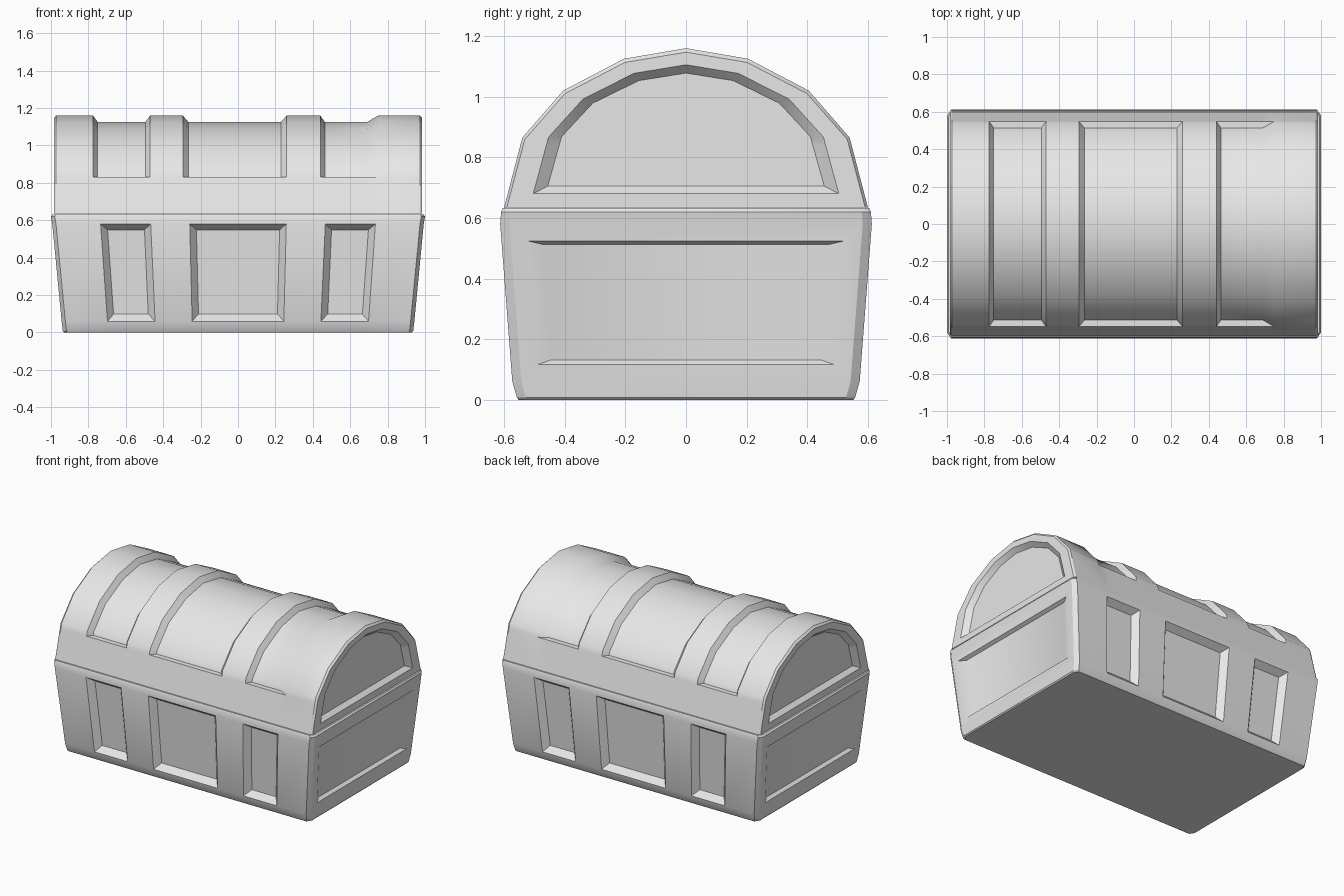
import bpy, bmesh, math

if "Cube" in bpy.data.objects:
    bpy.data.objects.remove(bpy.data.objects["Cube"], do_unlink=True)

grey = bpy.data.materials.new("plain_grey")
grey.use_nodes = True
grey.diffuse_color = (0.8, 0.8, 0.8, 1)
grey.node_tree.nodes["Principled BSDF"].inputs["Base Color"].default_value = (0.8, 0.8, 0.8, 1)


def loft(rings):
    """Skin closed rings of equal length and cap both ends."""
    bm = bmesh.new()
    rows = [[bm.verts.new(p) for p in ring] for ring in rings]
    count = len(rows[0])
    for a, b in zip(rows, rows[1:]):
        for i in range(count):
            j = (i + 1) % count
            bm.faces.new((a[i], a[j], b[j], b[i]))
    bm.faces.new(rows[0])
    bm.faces.new(rows[-1])
    bmesh.ops.remove_doubles(bm, verts=bm.verts, dist=0.0005)
    bmesh.ops.recalc_face_normals(bm, faces=bm.faces)
    return bm


def finish(bm, name, angle):
    mesh = bpy.data.meshes.new(name)
    bm.normal_update()
    bm.to_mesh(mesh)
    bm.free()
    mesh.materials.append(grey)
    obj = bpy.data.objects.new(name, mesh)
    bpy.context.collection.objects.link(obj)
    bpy.ops.object.select_all(action="DESELECT")
    obj.select_set(True)
    bpy.context.view_layer.objects.active = obj
    bpy.ops.object.shade_smooth_by_angle(angle=math.radians(angle))
    return obj


# Chest body: tapered box with chamfered corners, split into panel columns
def body_ring(z, w, d):
    columns = [f * w for f in (-0.74, -0.47, -0.26, 0.26, 0.47, 0.74)]
    front = [-w + 0.02] + columns + [w - 0.02]
    ends = d - 0.03
    return ([(x, -d, z) for x in front] + [(w, -ends, z), (w, ends, z)]
            + [(x, d, z) for x in reversed(front)] + [(-w, ends, z), (-w, -ends, z)])


levels = [(0, 0.93, 0.552), (0.008, 0.937, 0.558), (0.06, 0.943, 0.573),
          (0.58, 0.993, 0.613), (0.62, 1.0, 0.61), (0.632, 0.992, 0.605)]
body = loft([body_ring(*level) for level in levels])

# Sunken panels on the front and back
middle = [f for f in body.faces if 0.2 < f.calc_center_median().z < 0.5]
panels = [f for f in middle if abs(f.normal.y) > 0.9
          and any(lo < abs(f.calc_center_median().x) < hi for lo, hi in ((-1, 0.1), (0.5, 0.7)))]
bmesh.ops.inset_individual(body, faces=panels, thickness=0.035, depth=-0.042, use_even_offset=True)

# Shallow panels on the two ends
ends = [f for f in middle if abs(f.normal.x) > 0.9]
bmesh.ops.inset_individual(body, faces=ends, thickness=0.056, use_even_offset=True)
bmesh.ops.inset_individual(body, faces=ends, thickness=0.014, depth=-0.022, use_even_offset=True)
for face in ends:
    for vert in face.verts:
        vert.co.y *= 0.93
finish(body, "chest_body", 30)

# Lid: arched profile carried along x, sunk between the raised bands
half = [(0.6, 0.635), (0.549, 0.83), (0.549, 0.83), (0.54, 0.865), (0.405, 1.02), (0.205, 1.125)]
sunk = [(0.6, 0.635), (0.549, 0.83), (0.514, 0.83), (0.505, 0.853), (0.38, 0.993), (0.19, 1.09)]


def arch(points, top):
    return points + [(0, top)] + [(-y, z) for y, z in reversed(points)]


raised, hollow = arch(half, 1.16), arch(sunk, 1.125)


def lid_ring(x, profile, width=1, bottom=0.635, height=1):
    return [(x, y * width, bottom + (z - 0.635) * height) for y, z in profile]


# End frame: rounded rim, then a step into a recessed arch
def lid_end(side):
    steps = [(0.955, 0.76, 0.705, 0.71), (0.985, 0.84, 0.68, 0.81),
             (0.985, 0.985, 0.635, 0.975), (0.972, 1, 0.635, 1)]
    return [lid_ring(side * x, raised, w, b, h) for x, w, b, h in steps]


bands = [(-0.775, raised), (-0.75, hollow), (-0.495, hollow), (-0.47, raised),
         (-0.295, raised), (-0.265, hollow), (0.23, hollow), (0.26, raised),
         (0.44, raised), (0.465, hollow), (0.69, hollow), (0.75, raised)]
lid = loft(lid_end(-1) + [lid_ring(x, p) for x, p in bands] + lid_end(1)[::-1])
finish(lid, "arched_lid", 33)
